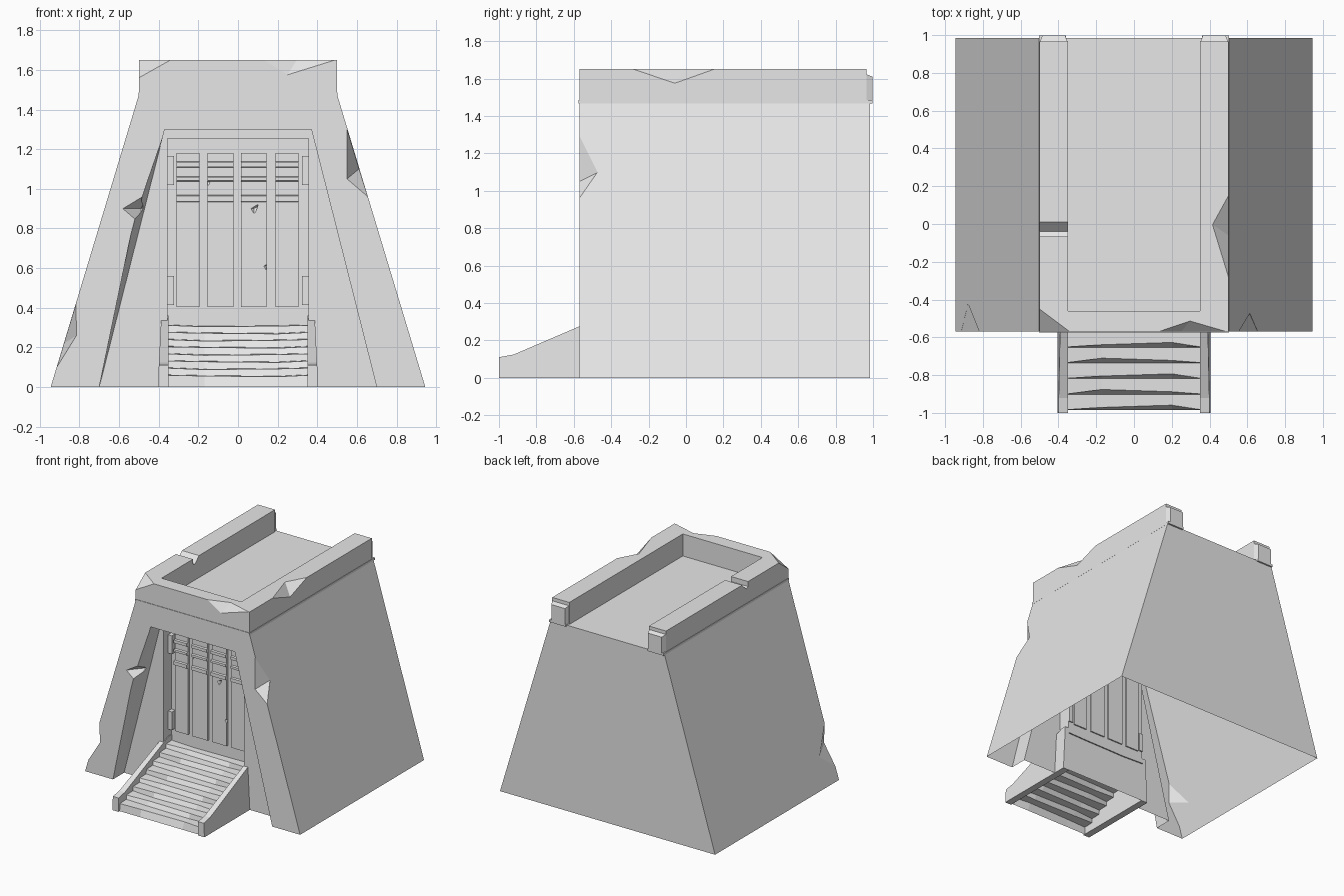
import bpy, bmesh

if "Cube" in bpy.data.objects:
    bpy.data.objects.remove(bpy.data.objects["Cube"])

stone = bpy.data.materials.new("grey stone")
stone.use_nodes = True
GREY = (0.8, 0.8, 0.8, 1)
stone.diffuse_color = GREY
stone.node_tree.nodes["Principled BSDF"].inputs["Base Color"].default_value = GREY


def finish(bm, name, recalc=True):
    if recalc:
        bmesh.ops.recalc_face_normals(bm, faces=bm.faces)
    mesh = bpy.data.meshes.new(name)
    bm.to_mesh(mesh)
    bm.free()
    mesh.materials.append(stone)
    obj = bpy.data.objects.new(name, mesh)
    bpy.context.collection.objects.link(obj)
    return obj


def add_box(bm, x, y, z):
    """Box from three (low, high) ranges."""
    verts = bmesh.ops.create_cube(bm, size=1)["verts"]
    for v in verts:
        v.co = [r[0] if c < 0 else r[1] for c, r in zip(v.co, (x, y, z))]
    return verts


def add_hull(bm, points):
    verts = [bm.verts.new(p) for p in points]
    out = bmesh.ops.convex_hull(bm, input=verts)
    spare = [g for g in out["geom_interior"] if isinstance(g, bmesh.types.BMVert)]
    bmesh.ops.delete(bm, geom=spare, context="VERTS")


def prism(bm, outline, low, high, axis):
    """Extrude a 2D outline along x (axis 0) or y (axis 1)."""
    def place(p, d):
        return (d, *p) if axis == 0 else (p[0], d, p[1])
    face = bm.faces.new([bm.verts.new(place(p, low)) for p in outline])
    out = bmesh.ops.extrude_face_region(bm, geom=[face])
    for g in out["geom"]:
        if isinstance(g, bmesh.types.BMVert):
            g.co[axis] = high


def cut(obj, fill):
    """Subtract the solid made by fill(bm) and bake the result."""
    bm = bmesh.new()
    fill(bm)
    cutter = finish(bm, "cutter")
    cutter.hide_render = True
    mod = obj.modifiers.new("cut", "BOOLEAN")
    mod.object, mod.operation, mod.solver = cutter, "DIFFERENCE", "EXACT"
    graph = bpy.context.evaluated_depsgraph_get()
    baked = bpy.data.meshes.new_from_object(obj.evaluated_get(graph))
    obj.modifiers.clear()
    obj.data = baked
    bpy.data.objects.remove(cutter)


def chip(obj, *points):
    cut(obj, lambda bm: add_hull(bm, points))


FRONT, BACK, RECESS, DOOR = -0.57, 0.985, -0.43, -0.33

# Tapered main body with a sloping entrance recess and door opening
bm = bmesh.new()
prism(bm, [(-0.945, 0), (0.945, 0), (0.5, 1.475), (-0.5, 1.475)], FRONT, BACK, 1)
body = finish(bm, "main_body")
cut(body, lambda bm: prism(bm, [(-0.725, -0.1), (0.725, -0.1), (0.37, 1.3), (-0.37, 1.3)], -0.7, RECESS, 1))
cut(body, lambda bm: add_box(bm, (-0.355, 0.355), (-0.6, DOOR), (-0.1, 1.255)))

# Broken stone along the body edges
chip(body, (0.55, FRONT, 1.3), (0.655, FRONT, 0.96), (0.55, FRONT, 1.05), (0.61, -0.47, 1.1),
     (0.75, -0.62, 1.12), (0.6, -0.62, 1.1))
chip(body, (-0.817, FRONT, 0.42), (-0.815, FRONT, 0.26), (-0.914, FRONT, 0.1), (-0.878, -0.42, 0.22),
     (-1, -0.62, 0.25), (-0.84, -0.62, 0.26))
chip(body, (-0.44, -0.6, 1), (-0.49, -0.6, 0.8), (-0.585, -0.575, 0.9), (-0.49, -0.46, 0.9),
     (-0.4, -0.5, 0.9))
chip(body, (-0.7, FRONT - 0.01, 0), (-0.53, FRONT - 0.01, 0.82), (-0.47, FRONT - 0.01, 1.0),
     (-0.38, FRONT - 0.01, 1.26), (-0.695, RECESS, 0.02), (-0.38, RECESS, 1.25), (-0.4, FRONT - 0.01, 0.8))

# The body is an open shell underneath
bm = bmesh.new()
bm.from_mesh(body.data)
under = [f for f in bm.faces if f.normal.z < -0.9 and f.calc_center_median().z < 0.01]
bmesh.ops.delete(bm, geom=under, context="FACES")
bm.to_mesh(body.data)
bm.free()

# Roof parapet, open at the back
bm = bmesh.new()
outline = [(-0.5, FRONT), (0.5, FRONT), (0.5, 0.965), (0.35, 0.965),
           (0.35, -0.46), (-0.35, -0.46), (-0.35, 0.965), (-0.5, 0.965)]
face = bm.faces.new([bm.verts.new((x, y, 1.47)) for x, y in outline])
for g in bmesh.ops.extrude_face_region(bm, geom=[face])["geom"]:
    if isinstance(g, bmesh.types.BMVert):
        g.co.z = 1.65
parapet = finish(bm, "roof_parapet")
chip(parapet, (-0.5, FRONT, 1.56), (-0.34, FRONT, 1.65), (-0.5, -0.45, 1.65), (-0.6, -0.67, 1.7),
     (-0.5, -0.5, 1.7), (-0.4, -0.6, 1.7))
chip(parapet, (0.13, FRONT, 1.65), (0.49, FRONT, 1.65), (0.3, -0.51, 1.655), (0.25, FRONT, 1.575),
     (0.28, -0.65, 1.66))
chip(parapet, (0.5, -0.28, 1.65), (0.5, 0.15, 1.65), (0.41, 0, 1.655), (0.5, -0.06, 1.575),
     (0.58, -0.05, 1.66))
cut(parapet, lambda bm: prism(bm, [(-0.065, 1.7), (-0.065, 1.61), (-0.04, 1.6), (0.01, 1.65), (0.01, 1.7)],
                              -0.6, -0.3, 0))

# Thin moulding under the parapet
bm = bmesh.new()
add_box(bm, (-0.503, 0.503), (FRONT - 0.004, FRONT + 0.05), (1.467, 1.485))
for s in (-1, 1):
    add_box(bm, sorted((s * 0.36, s * 0.503)), (FRONT, 0.998), (1.467, 1.485))
finish(bm, "roof_moulding")

# Tapered caps on the rear parapet ends
bm = bmesh.new()
for s in (-1, 1):
    for v in add_box(bm, sorted((s * 0.35, s * 0.5)), (0.96, 0.998), (1.485, 1.625)):
        if v.co.y > 0.98:
            v.co.x = s * 0.425 + (v.co.x - s * 0.425) * 0.8
            v.co.z -= 0.015 if v.co.z > 1.5 else 0
finish(bm, "parapet_end_caps")

# Door planks with chamfered cross bars
PLANKS = [(-0.31, -0.195), (-0.155, -0.022), (0.015, 0.145), (0.19, 0.305)]
bm = bmesh.new()
for span in PLANKS:
    add_box(bm, span, (DOOR - 0.02, DOOR + 0.01), (0.405, 1.18))
planks = finish(bm, "door_planks")
for x, z in ((-0.155, 1.04), (0.145, 0.61), (0.08, 0.9)):
    chip(planks, (x - 0.025, -0.36, z), (x + 0.025, -0.36, z + 0.03), (x, -0.36, z - 0.04),
         (x, -0.335, z), (x + 0.02, -0.335, z + 0.01))
bm = bmesh.new()
for span in PLANKS:
    for low, high in ((1.105, 1.14), (1.035, 1.065), (0.93, 0.97)):
        for v in add_box(bm, span, (DOOR - 0.035, DOOR - 0.01), (low, high)):
            if v.co.y < DOOR - 0.03:
                v.co.z += 0.006 if v.co.z < (low + high) / 2 else -0.006
finish(bm, "door_cross_bars")

# Door hinges
bm = bmesh.new()
for s in (-1, 1):
    for low in (0.415, 1.02):
        add_box(bm, sorted((s * 0.322, s * 0.355)), (DOOR - 0.04, DOOR + 0.01), (low, low + 0.145))
finish(bm, "door_hinges")

# Worn steps, a single folded sheet
COLS = (-0.355, -0.17, 0.2, 0.355)
STEPS, RUN, RISE = 8, 0.083, 0.036
bm = bmesh.new()
rows = [[(x, -0.985, 0) for x in COLS]]
for i in range(STEPS):
    y, z = -0.985 + RUN * i, 0.06 + RISE * i
    sway = 0.006 if i % 2 else -0.006
    wear = (0.002, 0.02 + sway, 0.02 - sway, 0.002)
    rows.append([(x, y + w, z - w * 0.3) for x, w in zip(COLS, wear)])
    rows.append([(x, y + RUN, z + 0.003 - w * 0.3) for x, w in zip(COLS, wear)])
grid = [[bm.verts.new(p) for p in row] for row in rows]
for a, b in zip(grid, grid[1:]):
    for k in range(len(COLS) - 1):
        bm.faces.new((a[k], a[k + 1], b[k + 1], b[k]))
finish(bm, "worn_steps", recalc=False)

# Sloping side walls of the steps
CHEEK = [(-1, 0), (-1, 0.11), (-0.92, 0.125), (FRONT, 0.275), (-0.37, 0.36), (DOOR, 0.36), (DOOR, 0)]
for s, side in ((1, "left"), (-1, "right")):
    bm = bmesh.new()
    prism(bm, CHEEK, s * 0.35, s * 0.405, 0)
    for v in bm.verts:
        if abs(v.co.x) > 0.38:
            v.co.x = s * (0.405 - 0.05 * v.co.z)
    finish(bm, "step_wall_" + side)
